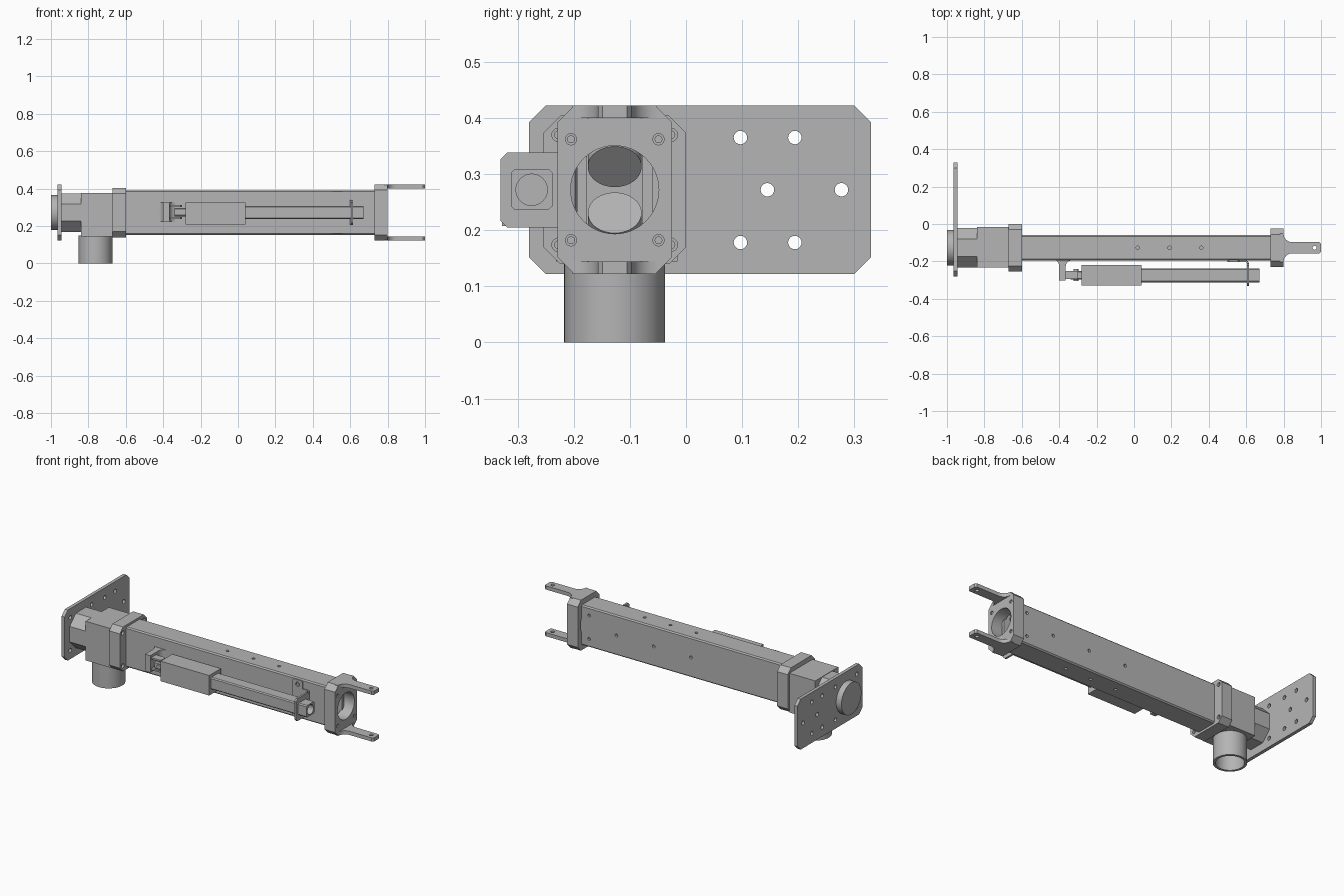
import bpy, bmesh, math
from mathutils import Vector, Matrix

if "Cube" in bpy.data.objects:
    bpy.data.objects.remove(bpy.data.objects["Cube"], do_unlink=True)

CY, CZ = -0.127, 0.272          # long axis of the arm
grey = bpy.data.materials.new("machined_grey")
grey.use_nodes = True
grey.diffuse_color = (0.46, 0.46, 0.46, 1)
grey.node_tree.nodes["Principled BSDF"].inputs["Base Color"].default_value = (0.46, 0.46, 0.46, 1)


def place(axis, u, v, w):
    return {"x": (w, u, v), "y": (u, w, v), "z": (u, v, w)}[axis]


def add_prism(bm, axis, pts, lo, hi):
    a = [bm.verts.new(place(axis, u, v, lo)) for u, v in pts]
    b = [bm.verts.new(place(axis, u, v, hi)) for u, v in pts]
    bm.faces.new(a)
    bm.faces.new(b)
    for i in range(len(pts)):
        j = (i + 1) % len(pts)
        bm.faces.new((a[i], a[j], b[j], b[i]))


def finish(name, bm, smooth=False):
    bmesh.ops.recalc_face_normals(bm, faces=bm.faces)
    me = bpy.data.meshes.new(name)
    bm.to_mesh(me)
    bm.free()
    ob = bpy.data.objects.new(name, me)
    bpy.context.collection.objects.link(ob)
    me.materials.append(grey)
    return ob


def activate(ob):
    bpy.ops.object.select_all(action="DESELECT")
    ob.select_set(True)
    bpy.context.view_layer.objects.active = ob


def part(name, axis, pts, lo, hi, cuts=()):
    """Extruded profile with optional (axis, profile, lo, hi) cuts."""
    bm = bmesh.new()
    add_prism(bm, axis, pts, lo, hi)
    ob = finish(name, bm)
    activate(ob)
    if cuts:
        bm = bmesh.new()
        for c in cuts:
            add_prism(bm, *c)
        tool = finish("cutter", bm)
        tool.hide_render = True
        mod = ob.modifiers.new("cut", "BOOLEAN")
        mod.operation, mod.solver, mod.object = "DIFFERENCE", "EXACT", tool
        bpy.ops.object.modifier_apply(modifier=mod.name)
        bpy.data.objects.remove(tool, do_unlink=True)
    activate(ob)
    bpy.ops.object.shade_smooth_by_angle(angle=math.radians(30))
    return ob


def circle(u, v, r, n=32):
    return [(u + r * math.cos(math.tau * i / n), v + r * math.sin(math.tau * i / n)) for i in range(n)]


def rect(u0, u1, v0, v1, c=0):
    if not c:
        return [(u0, v0), (u1, v0), (u1, v1), (u0, v1)]
    return [(u0 + c, v0), (u1 - c, v0), (u1, v0 + c), (u1, v1 - c),
            (u1 - c, v1), (u0 + c, v1), (u0, v1 - c), (u0, v0 + c)]


def centred(hu, hv, c=0):
    return rect(CY - hu, CY + hu, CZ - hv, CZ + hv, c)


def corners(du, dv):
    return [(CY + i * du, CZ + j * dv) for i in (-1, 1) for j in (-1, 1)]


# Mounting plate with its bolt pattern, and the end cap behind it
bolts = corners(0.1, 0.098)
spots = bolts + [(y, z) for y in (0.097, 0.194) for z in (0.178, 0.365)] + [(0.145, CZ), (0.277, CZ)]
part("mounting_plate", "x", rect(-0.28, 0.33, 0.122, 0.422, 0.03), -0.965, -0.945,
     [("x", circle(y, z, 0.012, 20), -1, -0.9) for y, z in spots])
part("end_cap", "x", circle(CY, CZ, 0.094, 48), -1, -0.965)

# Gearbox and downward motor housing
part("gearbox_neck", "x", centred(0.105, 0.103, 0.057), -0.945, -0.84)
part("gearbox_block", "x", rect(CY - 0.105, CY + 0.112, 0.144, 0.377), -0.84, -0.67)
part("motor_housing", "z", circle(-0.762, CY, 0.09, 48), 0, 0.15,
     [("z", circle(-0.762, CY, 0.076, 48), -0.1, 0.13)])

# Rear flange
part("rear_flange", "x", centred(0.127, 0.132, 0.03), -0.67, -0.6,
     [("x", circle(y, z, 0.012, 20), -0.62, -0.5) for y, z in bolts])
for y, z in bolts:
    part("rear_flange_screw", "x", circle(y, z, 0.008, 12), -0.63, -0.61)

# Hollow main beam with small holes
holes = [("z", circle(x, CY, 0.009, 16), lo, hi)
         for x in (0.02, 0.19, 0.36) for lo, hi in ((0.1, 0.185), (0.36, 0.45))]
holes += [("y", circle(x, z, 0.009, 16), CY + 0.054, 0)
          for x, z in ((0.01, CZ), (0.255, CZ), (0.5, CZ), (0.68, CZ - 0.07), (0.68, CZ + 0.07))]
beam = part("main_beam", "x", centred(0.067, 0.119, 0.007), -0.61, 0.74,
            [("x", centred(0.049, 0.1), 0.62, 0.8)] + holes)

# Angled seats inside the beam mouth
for s in (-1, 1):
    bm = bmesh.new()
    n = Vector((0.755, 0, -s * 0.656))
    m = Matrix.Translation(Vector((0.69, CY, CZ + s * 0.041)) - n * 0.02)
    m = m @ n.to_track_quat("Z", "Y").to_matrix().to_4x4()
    bmesh.ops.create_cone(bm, cap_ends=True, segments=32, radius1=0.048, radius2=0.048, depth=0.04, matrix=m)
    seat = finish("inner_seat", bm)
    activate(seat)
    bpy.ops.object.shade_smooth_by_angle(angle=math.radians(30))

# Front flange with bore and recessed screws
screws = corners(0.078, 0.09)
part("front_flange", "x", centred(0.102, 0.15, 0.03), 0.73, 0.8,
     [("x", circle(CY, CZ, 0.0785, 48), 0.7, 0.85)]
     + [("x", circle(y, z, 0.01, 20), 0.785, 0.85) for y, z in screws])
for y, z in screws:
    part("front_flange_screw", "x", circle(y, z, 0.007, 12), 0.78, 0.795)

# Fork arms: wide filleted root narrowing to a drilled tip
fillet = [(0.845 - 0.045 * math.sin(t), 0.075 - 0.045 * math.cos(t))
          for t in [math.pi / 2 * (1 - i / 8) for i in range(9)]]
half = [(0.78, 0.075)] + fillet + [(0.99, 0.03), (1.0, 0.022)]
outline = [(x, CY + y) for x, y in half] + [(x, CY - y) for x, y in reversed(half)]
for name, lo in (("upper_fork_arm", 0.4), ("lower_fork_arm", 0.122)):
    part(name, "z", outline, lo, lo + 0.022, [("z", circle(0.966, CY, 0.011, 20), 0, 0.6)])

# Linear actuator: motor body, square tube with a round socket, rear eye
part("actuator_body", "x", rect(-0.328, -0.218, 0.207, 0.326), -0.28, 0.04)
part("actuator_tube", "x", rect(-0.312, -0.238, 0.237, 0.308, 0.006), 0.03, 0.67,
     [("x", circle(-0.275, CZ, 0.028), 0.62, 0.7)])
part("actuator_eye", "x", rect(-0.297, -0.25, 0.252, 0.296, 0.006), -0.34, -0.27)
part("pivot_pin", "y", circle(-0.31, 0.274, 0.013, 20), -0.305, -0.24)

# Rear bracket: wall pad, curved web and two prongs
web = [(-0.4, -0.303), (-0.4, -0.225)]
web += [(-0.43 + 0.03 * math.cos(t), -0.225 + 0.034 * math.sin(t)) for t in (0.5, 1.0, 1.5)]
web += [(-0.335, -0.191)]
web += [(-0.335 - 0.03 * math.sin(t), -0.225 + 0.03 * math.cos(t)) for t in (0.1, 0.6, 1.1, 1.57)]
web += [(-0.365, -0.303)]
part("rear_bracket", "z", web, 0.225, 0.326)
for z in (0.238, 0.302):
    part("bracket_prong", "z", rect(-0.37, -0.3, -0.295, -0.25, 0.008), z, z + 0.01)

# Front support: wall plate, bent strap and upright collar
part("support_foot", "y", rect(0.5, 0.565, 0.16, 0.385, 0.008), -0.202, -0.193,
     [("y", circle(0.534, z, 0.013, 20), -0.3, -0.1) for z in (0.19, 0.358)])
for z in (0.19, 0.358):
    part("support_screw", "y", circle(0.534, z, 0.008, 12), -0.2, -0.19)
part("support_strap", "z", [(0.56, -0.193), (0.595, -0.193), (0.609, -0.198), (0.615, -0.212),
                            (0.604, -0.212), (0.6, -0.202), (0.56, -0.202)], 0.205, 0.338)
part("support_collar", "x", rect(-0.331, -0.21, 0.205, 0.338, 0.012), 0.604, 0.615)
